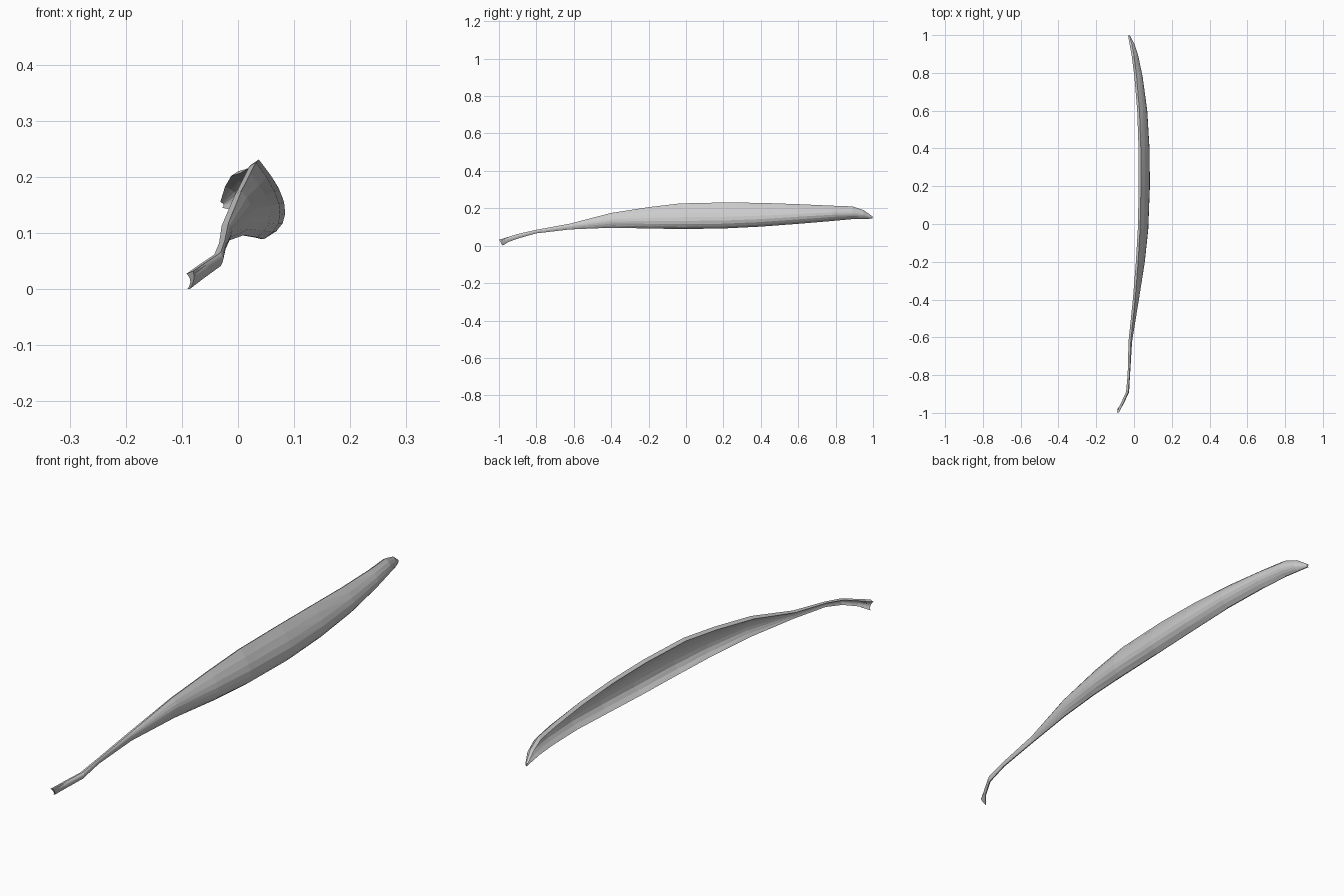
import bpy, bmesh
from mathutils import Vector

# Leaf stations: y, top edge (x, z), outermost bulge (x, z), bottom edge (x, z)
STATIONS = [
    (-0.99, -0.080, 0.032, -0.079, 0.016, -0.086, 0.000),
    (-0.95, -0.058, 0.047, -0.054, 0.035, -0.060, 0.020),
    (-0.89, -0.031, 0.065, -0.026, 0.055, -0.031, 0.041),
    (-0.80, -0.024, 0.085, -0.021, 0.077, -0.025, 0.066),
    (-0.62, -0.017, 0.118, -0.010, 0.105, -0.015, 0.087),
    (-0.40, 0.006, 0.175, 0.026, 0.135, 0.010, 0.096),
    (-0.20, 0.022, 0.206, 0.057, 0.140, 0.034, 0.092),
    (-0.03, 0.032, 0.226, 0.075, 0.142, 0.046, 0.089),
    (0.20, 0.037, 0.231, 0.084, 0.144, 0.051, 0.092),
    (0.40, 0.036, 0.229, 0.082, 0.151, 0.049, 0.102),
    (0.60, 0.029, 0.222, 0.070, 0.162, 0.040, 0.117),
    (0.78, 0.014, 0.214, 0.046, 0.171, 0.018, 0.132),
    (0.89, 0.000, 0.210, 0.023, 0.173, -0.002, 0.142),
    (0.95, -0.011, 0.190, 0.004, 0.166, -0.012, 0.142),
    (0.997, -0.024, 0.157, -0.021, 0.151, -0.024, 0.145),
]
SEGS = 7


def section(st):
    """Closed section: outer arc down, thin inner arc back up to a thicker rim."""
    y = st[0]
    a, m, b = (Vector((st[i], y, st[i + 1])) for i in (1, 3, 5))
    c = 2 * m - (a + b) / 2
    h = a.z - b.z
    rim = Vector((-min(0.008, 0.3 * h), 0, -min(0.008, 0.15 * h)))
    ts = [j / SEGS for j in range(SEGS + 1)]
    outer = [(1 - t) ** 2 * a + 2 * t * (1 - t) * c + t * t * b for t in ts]
    inner = [p + rim * (1 - t) ** 2 + Vector((-0.004, 0, 0))
             for p, t in zip(outer, ts)]
    loop = outer + inner[::-1]
    if y < -0.98:  # slanted cut at the stalk end
        for p in loop:
            p.y += 0.018 * (0.5 - (p.z - b.z) / h)
    return loop


# Cupped blade and stalk, lofted as one closed skin
bm = bmesh.new()
rows = [[bm.verts.new(p) for p in section(s)] for s in STATIONS]
n = len(rows[0])
for r0, r1 in zip(rows, rows[1:]):
    for j in range(n):
        k = (j + 1) % n
        bm.faces.new((r0[j], r0[k], r1[k], r1[j]))
for end in (rows[0], rows[-1]):
    for j in range(SEGS):
        bm.faces.new((end[j], end[j + 1], end[n - 2 - j], end[n - 1 - j]))
bmesh.ops.recalc_face_normals(bm, faces=bm.faces)
bmesh.ops.triangulate(bm, faces=bm.faces)
mesh = bpy.data.meshes.new("leaf")
bm.to_mesh(mesh)
bm.free()
leaf = bpy.data.objects.new("leaf", mesh)
bpy.context.collection.objects.link(leaf)
